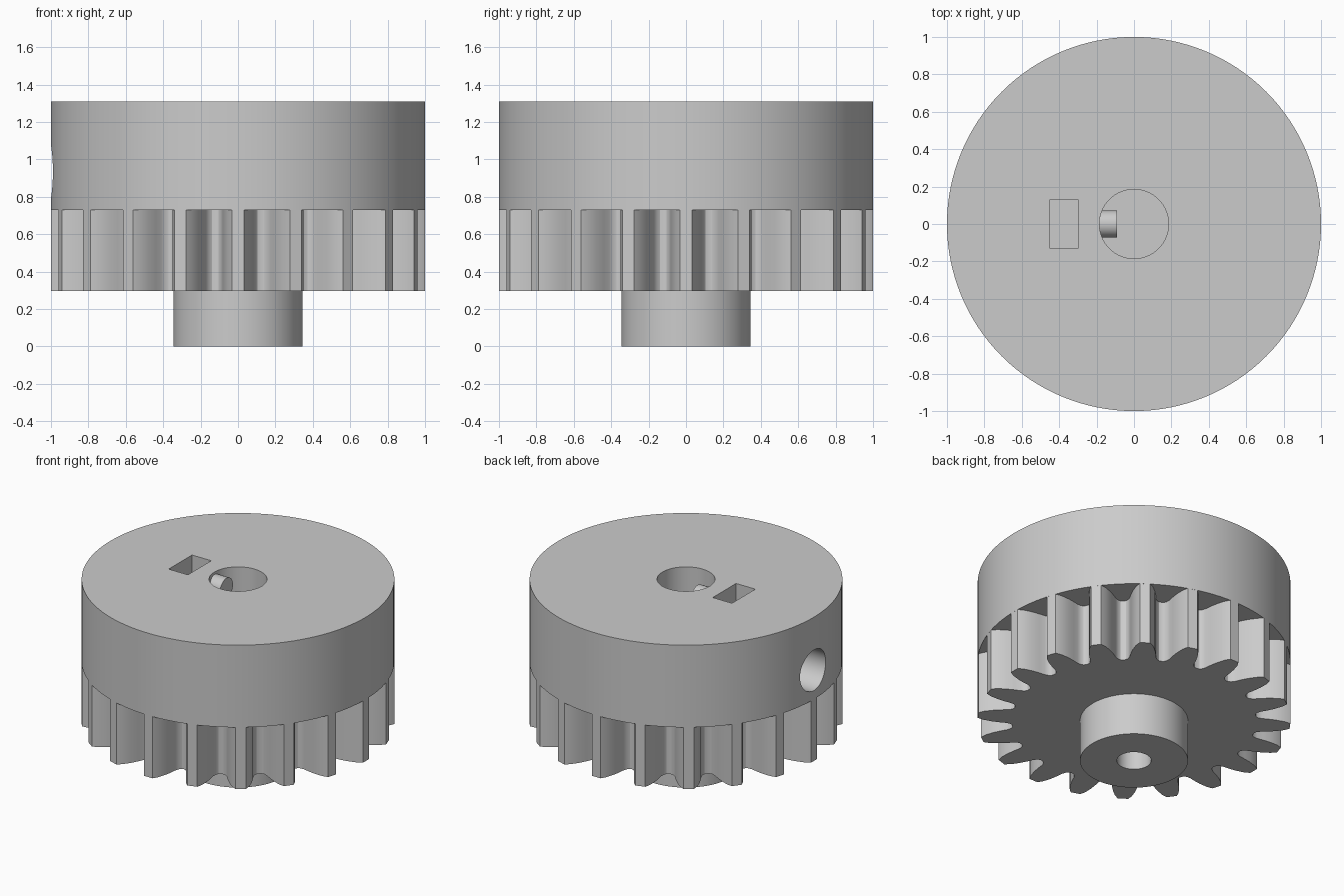
import bpy, bmesh
from math import sin, cos, pi, radians

if "Cube" in bpy.data.objects:
    bpy.data.objects.remove(bpy.data.objects["Cube"], do_unlink=True)

grey = bpy.data.materials.new("plain_grey")
grey.use_nodes = True
COLOUR = (0.6, 0.6, 0.6, 1)
grey.diffuse_color = COLOUR
grey.node_tree.nodes["Principled BSDF"].inputs["Base Color"].default_value = COLOUR


def smooth(obj):
    bpy.ops.object.select_all(action="DESELECT")
    obj.select_set(True)
    bpy.context.view_layer.objects.active = obj
    bpy.ops.object.shade_smooth_by_angle(angle=radians(25))


def cylinder(name, radius, z0, z1, segments=128):
    bpy.ops.mesh.primitive_cylinder_add(vertices=segments, radius=radius, depth=z1 - z0,
                                        location=(0, 0, (z0 + z1) / 2))
    obj = bpy.context.object
    obj.name = name
    obj.data.materials.append(grey)
    return obj


def rod(name, radius, x0, x1, z, segments=48):
    bpy.ops.mesh.primitive_cylinder_add(vertices=segments, radius=radius, depth=x1 - x0,
                                        location=((x0 + x1) / 2, 0, z), rotation=(0, pi / 2, 0))
    obj = bpy.context.object
    obj.name = name
    obj.data.materials.append(grey)
    return obj


def cut(target, cutter):
    cutter.hide_render = True
    mod = target.modifiers.new("cut", "BOOLEAN")
    mod.operation, mod.solver, mod.object = "DIFFERENCE", "EXACT", cutter
    bpy.context.view_layer.objects.active = target
    bpy.ops.object.modifier_apply(modifier=mod.name)
    bpy.data.objects.remove(cutter, do_unlink=True)


GEAR_Z, DISC_Z, TOP_Z = 0.295, 0.73, 1.31

# Upper collar with shaft bore, nut slot and side screw hole
collar = cylinder("collar", 1.0, DISC_Z, TOP_Z)
cut(collar, cylinder("bore_cutter", 0.185, DISC_Z - 0.1, TOP_Z + 0.1, 96))
bpy.ops.mesh.primitive_cube_add(size=1, location=(-0.375, 0, 1.1))
slot = bpy.context.object
slot.name = "slot_cutter"
slot.scale = (0.15, 0.26, 0.64)
cut(collar, slot)
cut(collar, rod("screw_hole_cutter", 0.143, -1.2, -0.6, 0.935))
smooth(collar)

# Screw tip reaching into the bore
smooth(rod("screw_tip", 0.072, -0.21, -0.09, 1.22))

# Toothed gear: half-tooth profile (radius, angle) mirrored and repeated
TEETH = 20
HALF = [(1.0, 0.033), (0.965, 0.056), (0.91, 0.078), (0.86, 0.093),
        (0.82, 0.103), (0.795, 0.117), (0.783, 0.135)]
tooth = [(r, -a) for r, a in reversed(HALF)] + HALF + [(0.78, pi / TEETH)]
bm = bmesh.new()
ring = []
for i in range(TEETH):
    for r, a in tooth:
        t = a + i * 2 * pi / TEETH
        ring.append(bm.verts.new((r * cos(t), r * sin(t), GEAR_Z)))
base = bm.faces.new(ring)
top = bmesh.ops.extrude_face_region(bm, geom=[base])["geom"]
bmesh.ops.translate(bm, vec=(0, 0, DISC_Z - GEAR_Z),
                    verts=[g for g in top if isinstance(g, bmesh.types.BMVert)])
bmesh.ops.recalc_face_normals(bm, faces=bm.faces)
mesh = bpy.data.meshes.new("gear")
bm.to_mesh(mesh)
bm.free()
mesh.materials.append(grey)
gear = bpy.data.objects.new("gear", mesh)
bpy.context.collection.objects.link(gear)
smooth(gear)

# Lower boss with its shaft hole
boss = cylinder("boss", 0.345, 0, GEAR_Z, 96)
cut(boss, cylinder("shaft_cutter", 0.11, -0.1, GEAR_Z + 0.1, 48))
smooth(boss)
